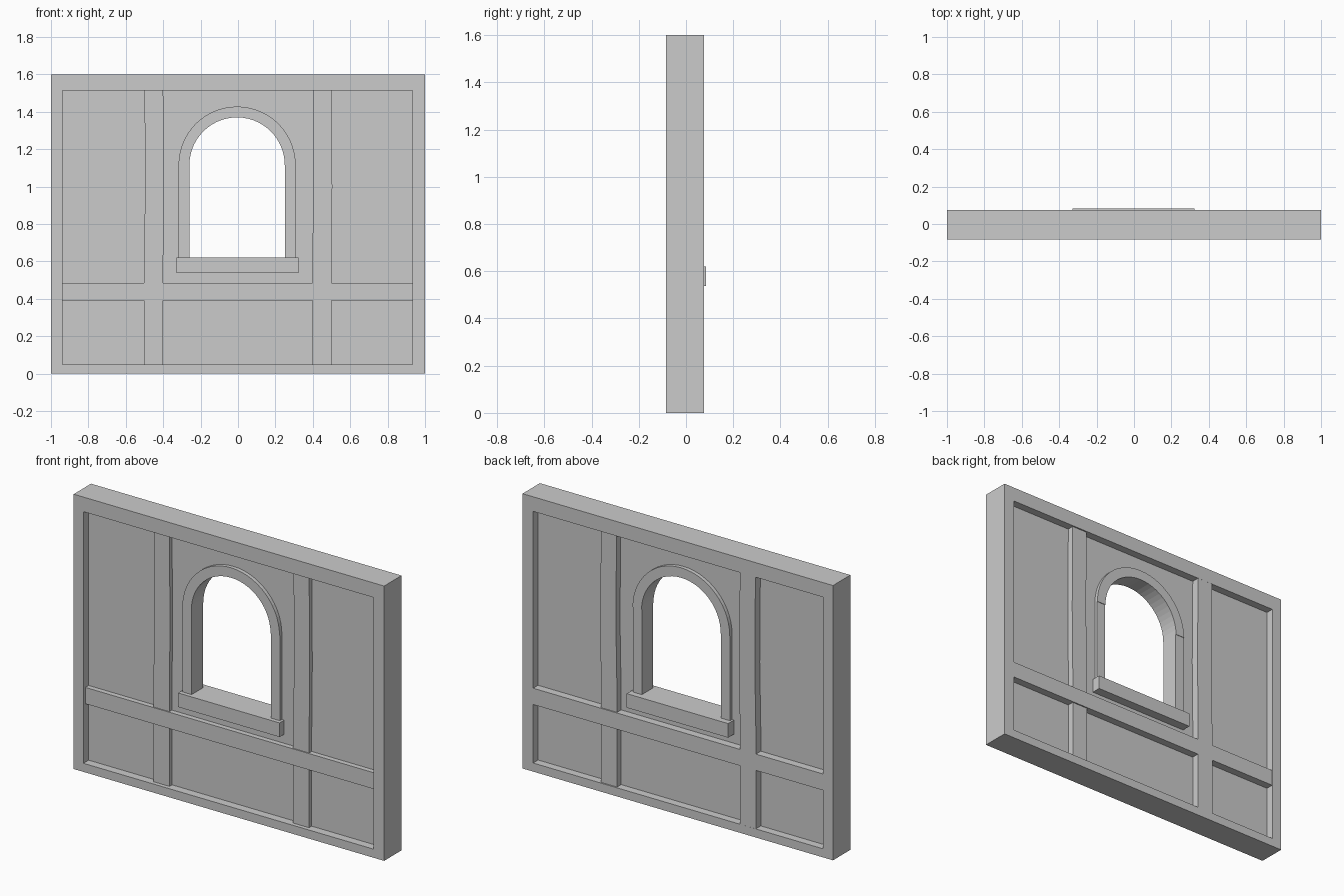
import bpy, bmesh, math

if "Cube" in bpy.data.objects:
    bpy.data.objects.remove(bpy.data.objects["Cube"], do_unlink=True)

grey = bpy.data.materials.new("plain grey")
grey.use_nodes = True
grey.diffuse_color = (0.6, 0.6, 0.6, 1)
grey.node_tree.nodes["Principled BSDF"].inputs["Base Color"].default_value = (0.6, 0.6, 0.6, 1)


def prism(name, outline, front, back):
    """Extrude an (x, z) outline from y = front to y = back."""
    bm = bmesh.new()
    face = bm.faces.new([bm.verts.new((x, front, z)) for x, z in outline])
    side = bmesh.ops.extrude_face_region(bm, geom=[face])["geom"]
    moved = [v for v in side if isinstance(v, bmesh.types.BMVert)]
    bmesh.ops.translate(bm, verts=moved, vec=(0, back - front, 0))
    bmesh.ops.recalc_face_normals(bm, faces=bm.faces)
    mesh = bpy.data.meshes.new(name)
    bm.to_mesh(mesh)
    bm.free()
    mesh.materials.append(grey)
    obj = bpy.data.objects.new(name, mesh)
    bpy.context.collection.objects.link(obj)
    return obj


def rect(x0, x1, z0, z1):
    return [(x0, z0), (x1, z0), (x1, z1), (x0, z1)]


def arc(radius, steps=28):
    return [(MID + radius * math.cos(math.pi * i / steps),
             SPRING + radius * math.sin(math.pi * i / steps)) for i in range(steps + 1)]


def cut(obj, outline):
    """Cut an outline right through a part."""
    cutter = prism("cutter", outline, -0.5, 0.5)
    cutter.hide_render = True
    mod = obj.modifiers.new("opening", "BOOLEAN")
    mod.operation = "DIFFERENCE"
    mod.solver = "EXACT"
    mod.object = cutter
    graph = bpy.context.evaluated_depsgraph_get()
    mesh = bpy.data.meshes.new_from_object(obj.evaluated_get(graph))
    obj.modifiers.clear()
    obj.data = mesh
    bpy.data.objects.remove(cutter, do_unlink=True)


MID, SPRING = -0.005, 1.115
INNER, OUTER = 0.255, 0.313
FRONT, BACK = -0.084, 0.076
SILL = 0.62

# Outer timber frame
frame = prism("outer_frame", rect(-1, 1, 0, 1.6), FRONT, BACK)
cut(frame, rect(-0.937, 0.932, 0.05, 1.515))

# Thin wall panel with the arched opening
panel = prism("wall_panel", rect(-0.96, 0.96, 0.03, 1.54), -0.036, 0.030)
hole = 0.5 * (INNER + OUTER)
cut(panel, [(MID - hole, 0.58), (MID + hole, 0.58)] + arc(hole))

# Cross beam
prism("cross_beam", rect(-0.95, 0.95, 0.39, 0.485), -0.066, 0.075)

# Slightly crooked posts
for name, x, back in (("right_post", -0.45, 0.0755), ("left_post", 0.45, 0.068)):
    prism(name, [(x - 0.053, 0.03), (x + 0.05, 0.03), (x + 0.05, 0.6),
                 (x + 0.054, 1.0), (x + 0.05, 1.53), (x - 0.05, 1.53),
                 (x - 0.046, 1.0), (x - 0.053, 0.6)], -0.060, back)

# Window surround: jambs, arch and sill
for name, s in (("right_jamb", -1), ("left_jamb", 1)):
    prism(name, rect(*sorted((MID + s * INNER, MID + s * OUTER)), 0.58, SPRING),
          -0.055, 0.049)
prism("window_arch", arc(OUTER) + arc(INNER)[::-1], -0.058, 0.052)
prism("window_sill", rect(-0.33, 0.323, 0.538, SILL), -0.079, 0.084)
